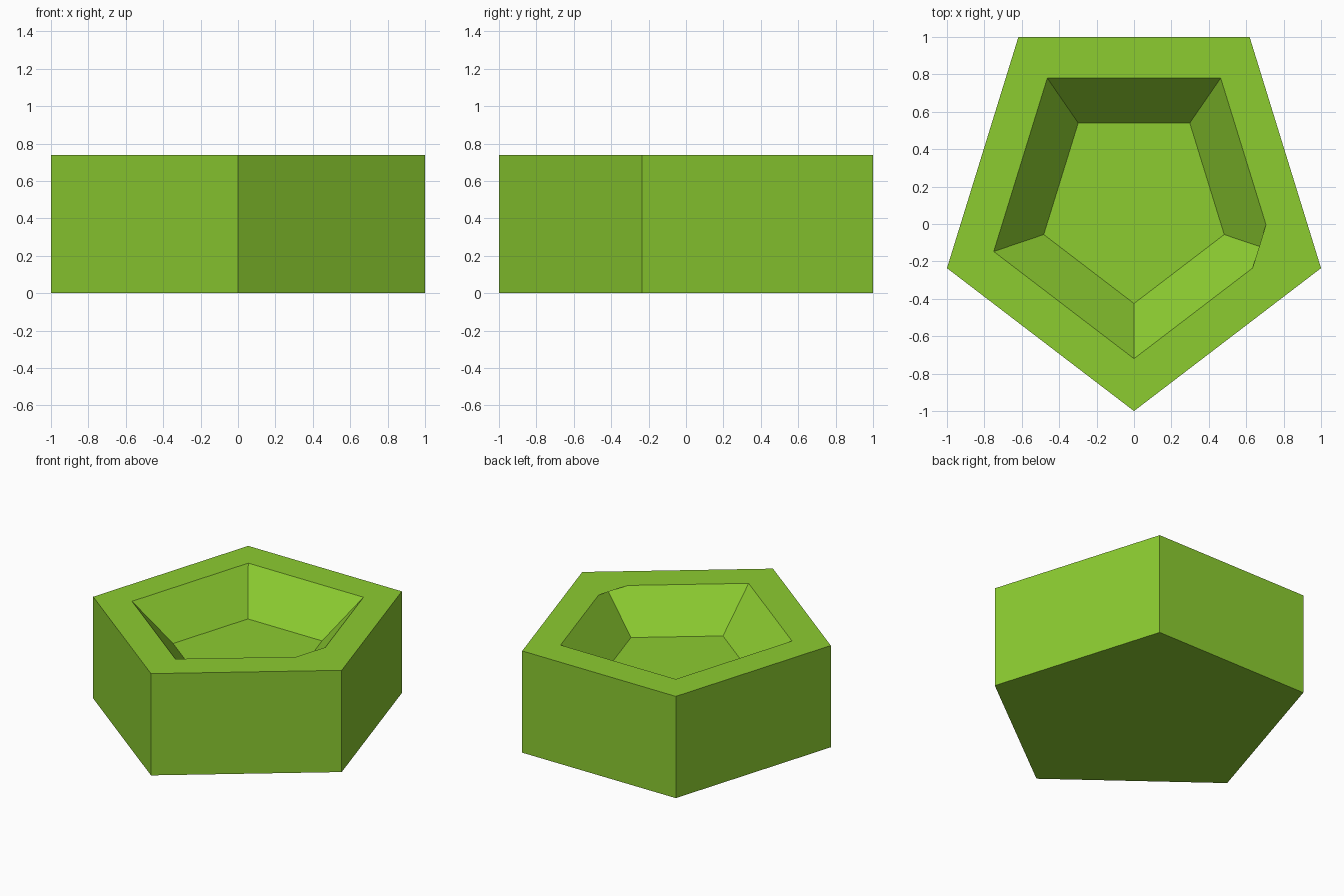
import bpy
import bmesh
import math

cube = bpy.data.objects.get("Cube")
if cube:
    bpy.data.objects.remove(cube, do_unlink=True)

# Single lime green material
green = bpy.data.materials.new("lime green")
green.use_nodes = True
colour = (0.262, 0.604, 0.030, 1.0)
green.diffuse_color = colour
green.node_tree.nodes["Principled BSDF"].inputs["Base Color"].default_value = colour

HEIGHT, FLOOR = 0.74, 0.47
X_RADIUS = 1 / math.sin(math.radians(72))        # pentagon fitted to 2 x 2
Y_RADIUS = 2 / (1 + math.cos(math.radians(36)))

bm = bmesh.new()


def pentagon(size, y_shift, z):
    """Ring of five vertices, first one at the front, then counter-clockwise."""
    ring = []
    for i in range(5):
        a = math.radians(72 * i - 90)
        x = size * X_RADIUS * math.cos(a)
        y = size * (Y_RADIUS * math.sin(a) + Y_RADIUS - 1) + y_shift
        ring.append(bm.verts.new((x, y, z)))
    return ring


def bridge(lower, upper):
    for i in range(5):
        j = (i + 1) % 5
        bm.faces.new((lower[i], lower[j], upper[j], upper[i]))


# Outer wall, flat rim, sloping recess and floor
base = pentagon(1.0, 0.0, 0.0)
top = pentagon(1.0, 0.0, HEIGHT)
rim = pentagon(0.75, 0.03, HEIGHT)
floor = pentagon(0.4825, 0.0575, FLOOR)
bm.faces.new(base[::-1])
for lower, upper in ((base, top), (top, rim), (rim, floor)):
    bridge(lower, upper)
bm.faces.new(floor)

# Small flat web covering the recess corner on the left side
corner = rim[1]
cuts = []
for neighbour in (rim[0], rim[2]):
    edge = bm.edges.get((corner, neighbour))
    cuts.append(bmesh.utils.edge_split(edge, corner, 0.155)[1])
web = bm.faces.new((corner, cuts[1], cuts[0]))
web.normal_update()
if web.normal.z < 0:
    web.normal_flip()

mesh = bpy.data.meshes.new("pentagon_dish")
bm.to_mesh(mesh)
bm.free()
mesh.materials.append(green)
dish = bpy.data.objects.new("pentagon_dish", mesh)
bpy.context.collection.objects.link(dish)
